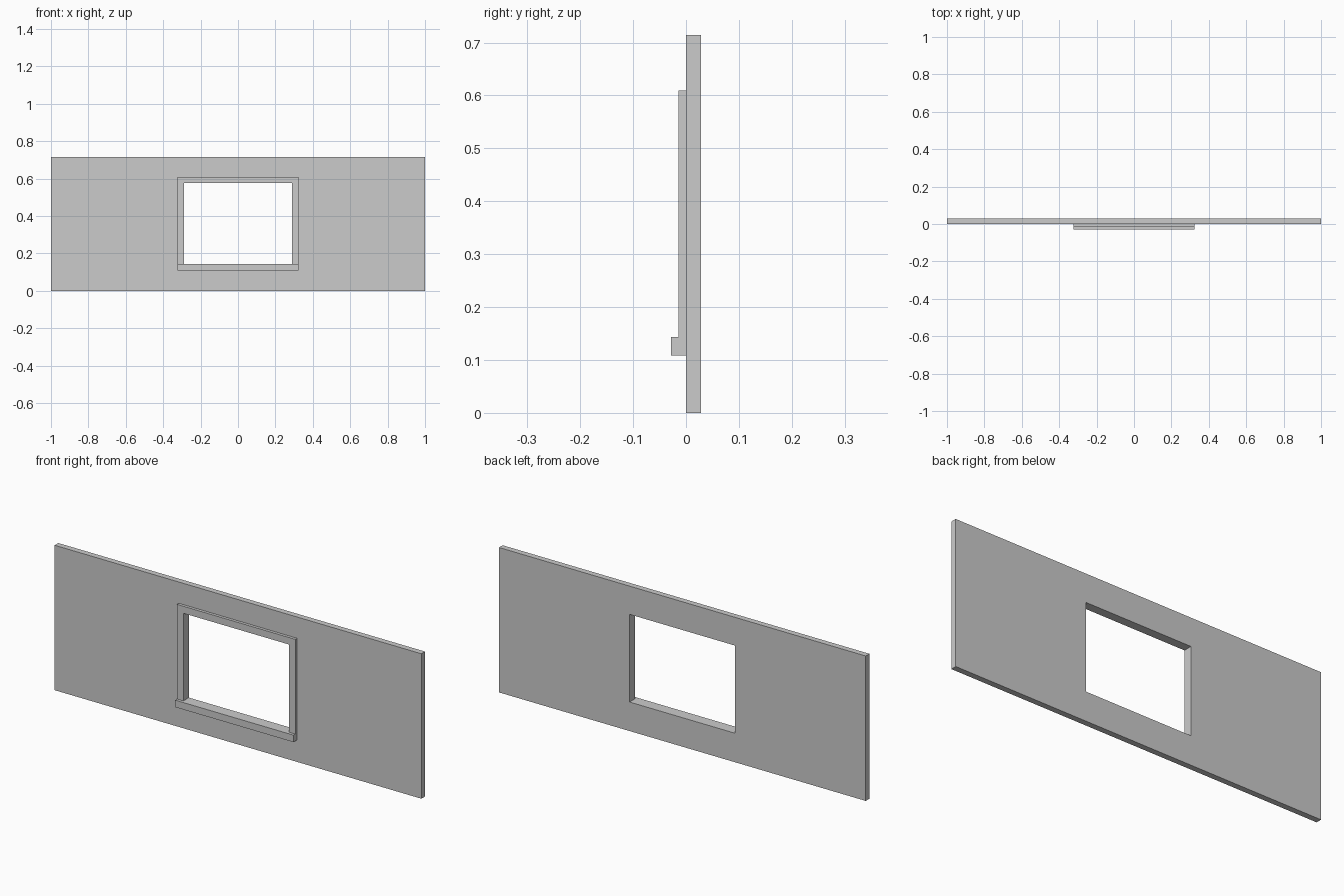
import bpy
import bmesh

if "Cube" in bpy.data.objects:
    bpy.data.objects.remove(bpy.data.objects["Cube"])

WALL_X, WALL_Z = 1.0, 0.7143        # wall half width and height
T = 0.0286                          # wall thickness
OPEN_X, OPEN_B, OPEN_T = 0.288, 0.143, 0.575   # window opening
TRIM = 0.0345                       # trim width
OUT_X = OPEN_X + TRIM


def extrude_grid(name, xs, zs, y0, y1, skip=()):
    """Extrude a grid of front cells along y, leaving out skipped (column, row) cells."""
    bm = bmesh.new()
    verts = [[bm.verts.new((x, y0, z)) for z in zs] for x in xs]
    for i in range(len(xs) - 1):
        for j in range(len(zs) - 1):
            if (i, j) not in skip:
                bm.faces.new((verts[i][j], verts[i + 1][j],
                              verts[i + 1][j + 1], verts[i][j + 1]))
    ext = bmesh.ops.extrude_face_region(bm, geom=bm.faces[:], use_keep_orig=True)
    moved = [g for g in ext["geom"] if isinstance(g, bmesh.types.BMVert)]
    bmesh.ops.translate(bm, verts=moved, vec=(0, y1 - y0, 0))
    bmesh.ops.recalc_face_normals(bm, faces=bm.faces[:])
    mesh = bpy.data.meshes.new(name)
    bm.to_mesh(mesh)
    bm.free()
    obj = bpy.data.objects.new(name, mesh)
    bpy.context.collection.objects.link(obj)
    return obj


# Wall panel with the window opening
extrude_grid("wall", (-WALL_X, -OPEN_X, OPEN_X, WALL_X),
             (0, OPEN_B, OPEN_T, WALL_Z), 0, T, skip={(1, 1)})

# Trim around the sides and top of the opening
extrude_grid("window_trim", (-OUT_X, -OPEN_X, OPEN_X, OUT_X),
             (OPEN_B, OPEN_T, OPEN_T + TRIM), -T / 2, 0, skip={(1, 0)})

# Deeper sill below the opening
extrude_grid("window_sill", (-OUT_X, OUT_X),
             (OPEN_B - TRIM, OPEN_B), -T, 0)
